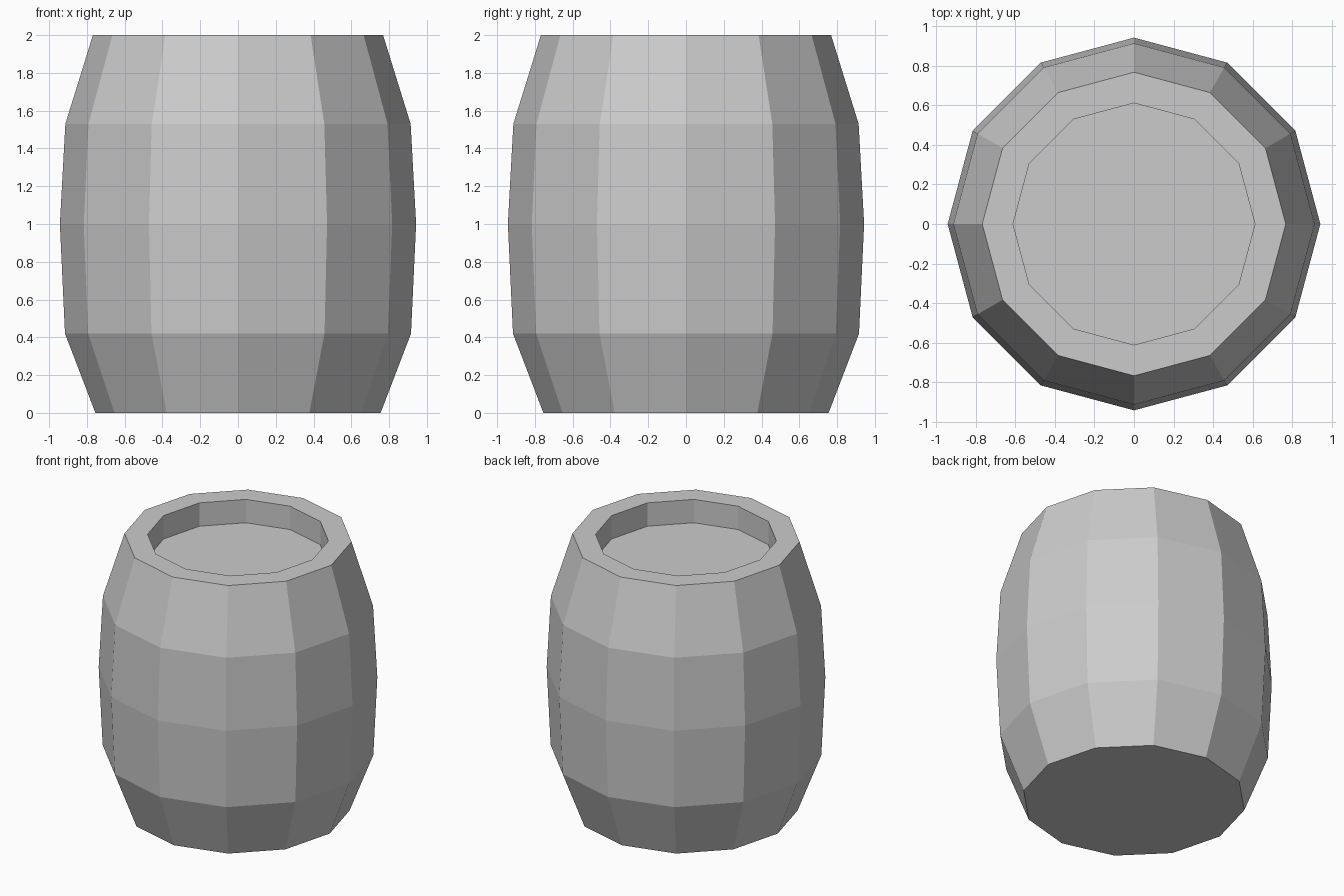
import bpy
import bmesh
from math import cos, sin, tau

SIDES = 12

if "Cube" in bpy.data.objects:
    bpy.data.objects.remove(bpy.data.objects["Cube"], do_unlink=True)

# Plain grey material
grey = bpy.data.materials.new("plain grey")
grey.use_nodes = True
colour = (0.6, 0.6, 0.6, 1.0)
grey.diffuse_color = colour
grey.node_tree.nodes["Principled BSDF"].inputs["Base Color"].default_value = colour

# Barrel profile as (radius, height): staves upward, then rim, then sunken lid
profile = [(0.755, 0), (0.916, 0.42), (0.943, 1), (0.914, 1.53),
           (0.768, 2), (0.612, 2), (0.612, 1.826)]


def ring(bm, radius, height):
    return [bm.verts.new((radius * cos(tau * i / SIDES),
                          radius * sin(tau * i / SIDES), height))
            for i in range(SIDES)]


bm = bmesh.new()
rings = [ring(bm, r, z) for r, z in profile]
for low, high in zip(rings, rings[1:]):
    for i in range(SIDES):
        j = (i + 1) % SIDES
        bm.faces.new((low[i], low[j], high[j], high[i]))

# Base and lid
bm.faces.new(rings[0][::-1])
bm.faces.new(rings[-1])

mesh = bpy.data.meshes.new("barrel")
bm.to_mesh(mesh)
bm.free()
mesh.materials.append(grey)
barrel = bpy.data.objects.new("barrel", mesh)
bpy.context.collection.objects.link(barrel)
